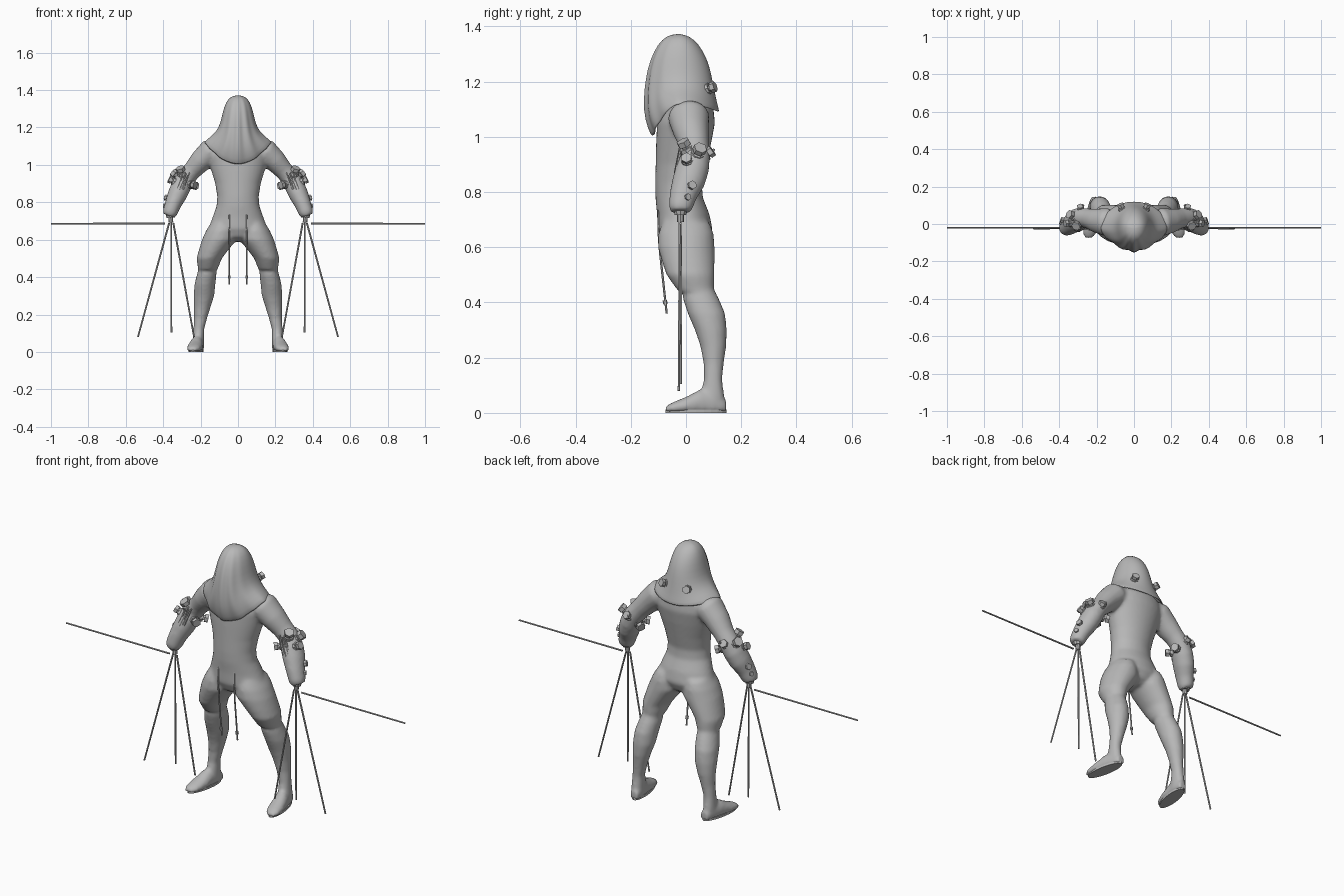
import bpy, bmesh, math
from mathutils import Vector, Matrix

grey = bpy.data.materials.new("plain_grey")
grey.diffuse_color = (0.48, 0.48, 0.48, 1)


def finish(name, bm, smooth=True):
    bmesh.ops.recalc_face_normals(bm, faces=bm.faces)
    me = bpy.data.meshes.new(name)
    bm.to_mesh(me)
    bm.free()
    ob = bpy.data.objects.new(name, me)
    bpy.context.collection.objects.link(ob)
    me.materials.append(grey)
    for p in me.polygons:
        p.use_smooth = smooth
    return ob


def skin_rings(bm, rows, cap_start=True, cap_end=True):
    rows = [[bm.verts.new(p) for p in r] for r in rows]
    n = len(rows[0])
    for a, b in zip(rows, rows[1:]):
        for i in range(n):
            j = (i + 1) % n
            bm.faces.new((a[i], a[j], b[j], b[i]))
    if cap_start:
        bm.faces.new(rows[0])
    if cap_end:
        bm.faces.new(rows[-1])


def loft(bm, rings, side=1, axis=None, n=24):
    """Ellipses (x, y, z, width, depth) across a fixed axis or across the path."""
    rows = []
    pts = [Vector(r[:3]) for r in rings]
    for k, (x, y, z, a, b) in enumerate(rings):
        t = axis or (pts[min(k + 1, len(pts) - 1)] - pts[max(k - 1, 0)]).normalized()
        t = Vector(t)
        u = Vector((0, 1, 0)).cross(t) if abs(t.y) < 0.8 else Vector((1, 0, 0))
        u.normalize()
        v = t.cross(u)
        row = []
        for i in range(n):
            w = 2 * math.pi * i / n
            p = pts[k] + u * a * math.cos(w) + v * b * math.sin(w)
            row.append((p.x * side, p.y, max(p.z, 0.004)))
        rows.append(row)
    skin_rings(bm, rows)


UP = (0, 0, 1)
torso = [(0, 0.0, 0.59, 0.03, 0.04), (0, -0.003, 0.615, 0.11, 0.08),
         (0, -0.003, 0.66, 0.158, 0.1), (0, -0.01, 0.72, 0.136, 0.095),
         (0, -0.025, 0.78, 0.115, 0.086), (0, -0.027, 0.83, 0.111, 0.085),
         (0, -0.018, 0.90, 0.122, 0.092), (0, -0.008, 0.98, 0.146, 0.1),
         (0, 0.0, 1.05, 0.165, 0.105), (0, 0.005, 1.10, 0.155, 0.095),
         (0, 0.0, 1.14, 0.11, 0.075), (0, -0.01, 1.18, 0.06, 0.06),
         (0, -0.02, 1.25, 0.05, 0.05)]
thigh = [(0.085, 0.0, 0.69, 0.06, 0.085), (0.09, 0.0, 0.65, 0.08, 0.1),
         (0.1, 0.001, 0.60, 0.093, 0.103), (0.128, 0.008, 0.55, 0.08, 0.096),
         (0.154, 0.016, 0.50, 0.068, 0.087), (0.159, 0.03, 0.46, 0.057, 0.073),
         (0.162, 0.036, 0.44, 0.052, 0.064)]
calf = [(0.16, 0.038, 0.47, 0.043, 0.052), (0.168, 0.055, 0.41, 0.053, 0.066),
        (0.177, 0.074, 0.36, 0.056, 0.068), (0.182, 0.09, 0.30, 0.055, 0.058),
        (0.191, 0.099, 0.24, 0.045, 0.047), (0.2, 0.1, 0.18, 0.035, 0.037),
        (0.21, 0.098, 0.12, 0.029, 0.034), (0.212, 0.095, 0.06, 0.031, 0.044),
        (0.212, 0.095, 0.02, 0.031, 0.046)]
foot = [(0.242, -0.075, 0.012, 0.02, 0.012), (0.238, -0.05, 0.018, 0.037, 0.02),
        (0.23, 0.0, 0.025, 0.041, 0.033), (0.222, 0.05, 0.035, 0.036, 0.05),
        (0.213, 0.1, 0.03, 0.032, 0.05), (0.207, 0.145, 0.022, 0.023, 0.028)]
arm = [(0.09, 0.005, 1.09, 0.05, 0.06), (0.15, 0.01, 1.07, 0.068, 0.075),
       (0.2, 0.018, 1.02, 0.06, 0.065), (0.245, 0.03, 0.97, 0.05, 0.053),
       (0.28, 0.035, 0.93, 0.05, 0.052), (0.302, 0.025, 0.89, 0.054, 0.06),
       (0.325, 0.01, 0.84, 0.052, 0.06), (0.347, -0.01, 0.79, 0.044, 0.05),
       (0.364, -0.02, 0.745, 0.04, 0.044), (0.37, -0.02, 0.728, 0.034, 0.036)]

# Body: overlapping limbs fused into one smooth skin
bm = bmesh.new()
loft(bm, torso, axis=UP, n=32)
for s in (1, -1):
    loft(bm, thigh, s, UP)
    loft(bm, calf, s, UP)
    loft(bm, foot, s, (0, 1, 0))
    loft(bm, arm, s)
body = finish("body", bm)
rm = body.modifiers.new("fuse", 'REMESH')
rm.mode, rm.voxel_size, rm.use_smooth_shade = 'VOXEL', 0.009, True
sm = body.modifiers.new("soften", 'SMOOTH')
sm.factor, sm.iterations = 0.5, 7

# Soles
bm = bmesh.new()
for s in (1, -1):
    rows = []
    for z in (0.0, 0.012):
        rows.append([(s * (0.224 + 0.036 * math.cos(w) - 0.16 * 0.105 * math.sin(w)),
                      0.036 + 0.11 * math.sin(w), z)
                     for w in (2 * math.pi * i / 24 for i in range(24))])
    skin_rings(bm, rows)
finish("soles", bm, False)

# Hood, face veil and shoulder cape: front z, side z, back z, half width, front y, back y
hood = [(1.372, 1.372, 1.372, 0.008, -0.038, -0.022), (1.365, 1.365, 1.365, 0.04, -0.07, 0.012),
        (1.337, 1.337, 1.337, 0.064, -0.1, 0.045), (1.28, 1.285, 1.285, 0.081, -0.128, 0.076),
        (1.21, 1.225, 1.225, 0.093, -0.143, 0.092), (1.13, 1.18, 1.17, 0.114, -0.15, 0.102),
        (1.06, 1.152, 1.12, 0.147, -0.145, 0.113), (1.0, 1.12, 1.09, 0.182, -0.122, 0.122)]
rows = []
for k, (zf, zs, zb, rx, yf, yb) in enumerate(hood):
    row = []
    for i in range(64):
        w = 2 * math.pi * i / 64
        c, s = math.cos(w), math.sin(w)
        ze, ye = (zf, yf) if s < 0 else (zb, yb)
        fold = 1 + (0.009 * min(k, 5) * math.cos(12 * w) * s * s if s < 0 else 0)
        row.append((rx * c * fold, -0.02 + (ye + 0.02) * abs(s) * fold,
                    zs + (ze - zs) * s * s))
    rows.append(row)
bm = bmesh.new()
skin_rings(bm, rows, cap_end=False)
ob = finish("hood_and_cape", bm)
ob.modifiers.new("cloth", 'SOLIDIFY').thickness = 0.008
ob.modifiers.new("round", 'SUBSURF').levels = 1


def rod(bm, a, b, r0, r1=None, n=6):
    a, b = Vector(a), Vector(b)
    d = b - a
    m = Matrix.Translation((a + b) / 2) @ d.to_track_quat('Z', 'Y').to_matrix().to_4x4()
    bmesh.ops.create_cone(bm, cap_ends=True, segments=n, radius1=r0,
                          radius2=r0 if r1 is None else r1, depth=d.length, matrix=m)


def mirrored(name, bm, smooth=False):
    ob = finish(name, bm, smooth)
    ob.modifiers.new("mirror", 'MIRROR')
    return ob


# Wrist sockets and long thin blades
bm = bmesh.new()
rod(bm, (0.362, -0.02, 0.745), (0.36, -0.02, 0.718), 0.026, 0.022, 10)
rod(bm, (0.36, -0.02, 0.72), (0.358, -0.02, 0.692), 0.013, 0.012, 8)
mirrored("wrist_sockets", bm)
bm = bmesh.new()
for a, b in (((0.39, -0.02, 0.686), (1.0, -0.02, 0.686)),
             ((0.368, -0.022, 0.69), (0.535, -0.026, 0.08)),
             ((0.357, -0.02, 0.695), (0.356, -0.018, 0.105)),
             ((0.346, -0.022, 0.69), (0.235, -0.026, 0.08))):
    rod(bm, a, b, 0.005, 0.0045, 6)
mirrored("wrist_blades", bm)

# Hanging belt cords with beads
bm = bmesh.new()
cord = [(0.046, -0.098, 0.735), (0.048, -0.1, 0.66), (0.047, -0.094, 0.58),
        (0.047, -0.082, 0.47), (0.046, -0.07, 0.36)]
for a, b in zip(cord, cord[1:]):
    rod(bm, a, b, 0.004)
rod(bm, (0.047, -0.077, 0.408), (0.047, -0.074, 0.393), 0.008)
mirrored("belt_cords", bm)


def bolt(bm, pos, direction, size):
    p, d = Vector(pos), Vector(direction).normalized()
    rod(bm, p - d * size, p + d * size * 0.5, size * 1.25, size * 0.95, 8)
    rod(bm, p, p + d * size * 1.2, size * 0.6)
    rod(bm, p + d * size * 0.8, p + d * size * 1.6, size * 0.95)


# Bolts on the back of the hood
bm = bmesh.new()
bolt(bm, (0.062, 0.076, 1.172), (0.35, 0.85, 0.3), 0.021)
mirrored("back_bolts", bm)

# Bolts ringing the elbow and along the forearm
bm = bmesh.new()
for p, d, r in (((0.298, 0.005, 0.95), (0.3, -0.4, 0.8), 0.026),
                ((0.318, 0.04, 0.935), (0.7, 0.3, 0.6), 0.026),
                ((0.282, 0.068, 0.93), (0.1, 0.7, 0.5), 0.022),
                ((0.25, 0.045, 0.895), (-0.7, 0.4, -0.2), 0.023),
                ((0.258, 0.0, 0.895), (-0.7, -0.5, -0.1), 0.023),
                ((0.34, 0.005, 0.91), (0.8, -0.1, 0.4), 0.021),
                ((0.366, 0.015, 0.82), (0.8, 0.3, 0.2), 0.017),
                ((0.378, 0.0, 0.78), (0.8, 0.4, 0.1), 0.013)):
    bolt(bm, p, d, r)
# Short spikes beside the elbow
for k in range(3):
    x = 0.285 + 0.018 * k
    rod(bm, (x + 0.01, -0.037, 0.87 - 0.008 * k), (x - 0.025, -0.022, 0.96 - 0.006 * k), 0.007, 0.004)
rod(bm, (0.29, 0.06, 0.9), (0.27, 0.102, 0.955), 0.008, 0.005)
mirrored("arm_bolts", bm)
